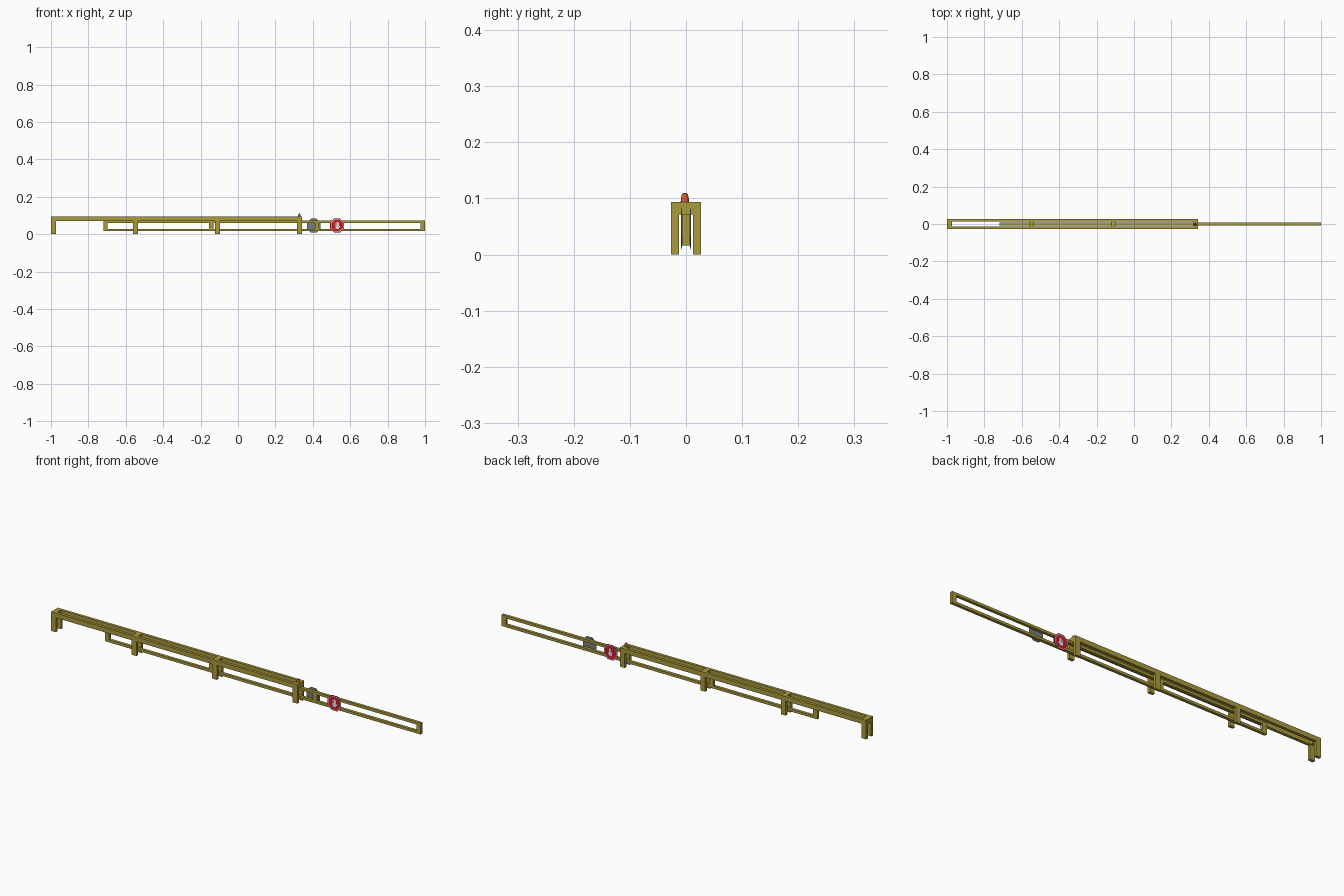
import bpy, bmesh, math
from mathutils import Matrix, Vector

if "Cube" in bpy.data.objects:
    bpy.data.objects.remove(bpy.data.objects["Cube"])


def material(name, r, g, b):
    m = bpy.data.materials.new(name)
    m.diffuse_color = (r, g, b, 1)
    m.use_nodes = True
    m.node_tree.nodes["Principled BSDF"].inputs["Base Color"].default_value = m.diffuse_color
    return m


YELLOW = material("olive yellow paint", 0.40, 0.325, 0.047)
RED = material("sign red", 0.52, 0.012, 0.028)
WHITE = material("sign white", 0.75, 0.75, 0.75)
GREY = material("bare metal grey", 0.19, 0.20, 0.21)
ORANGE = material("lamp orange", 0.60, 0.10, 0.025)


def finish(name, bm, mat):
    bmesh.ops.recalc_face_normals(bm, faces=bm.faces)
    me = bpy.data.meshes.new(name)
    bm.to_mesh(me)
    bm.free()
    me.materials.append(mat)
    ob = bpy.data.objects.new(name, me)
    bpy.context.collection.objects.link(ob)
    return ob


def boxes(name, spans, mat):
    """One object from boxes given as (x0, x1, y0, y1, z0, z1)."""
    bm = bmesh.new()
    for x0, x1, y0, y1, z0, z1 in spans:
        mid = Vector(((x0 + x1) / 2, (y0 + y1) / 2, (z0 + z1) / 2))
        size = Matrix.Diagonal((x1 - x0, y1 - y0, z1 - z0, 1))
        bmesh.ops.create_cube(bm, size=1, matrix=Matrix.Translation(mid) @ size)
    return finish(name, bm, mat)


# Fixed frame: two long beams, four pairs of legs with cross pieces
OUT, INN, TOP, LOW = 0.0265, 0.0125, 0.094, 0.071
W = 0.026
stations = [-1 + i * (1.342 - W) / 3 for i in range(4)]
boxes("frame_beams", [(-1, 0.342, s * INN, s * OUT, LOW, TOP) for s in (-1, 1)], YELLOW)
boxes("frame_legs", [(x, x + W, s * INN, s * OUT, 0, LOW)
                     for x in stations for s in (-1, 1)], YELLOW)
boxes("frame_cross_pieces", [(x, x + W, -INN, INN, LOW, TOP) for x in stations], YELLOW)

# Sliding gate: two rails and four evenly spaced posts
G, Z0, Z1, R = 0.007, 0.0165, 0.0725, 0.0125
P = 0.023
boxes("gate_rails", [(-0.72, 1, -G, G, Z0, Z0 + R), (-0.72, 1, -G, G, Z1 - R, Z1)], YELLOW)
posts = [-0.72 + i * (1.72 - P) / 3 for i in range(4)]
boxes("gate_posts", [(x, x + P, -G, G, Z0 + R, Z1 - R) for x in posts], YELLOW)


# Octagonal warning signs, one on each face of the gate
def octagon(name, x, z, y0, y1, apothem, mat):
    bm = bmesh.new()
    r = apothem / math.cos(math.pi / 8)
    m = (Matrix.Translation((x, (y0 + y1) / 2, z)) @ Matrix.Rotation(math.pi / 2, 4, 'X')
         @ Matrix.Rotation(math.pi / 8, 4, 'Z'))
    bmesh.ops.create_cone(bm, cap_ends=True, segments=8, radius1=r, radius2=r,
                          depth=abs(y1 - y0), matrix=m)
    return finish(name, bm, mat)


def sign(name, x, s):
    z = 0.046
    y = [s * v for v in (0.007, 0.0079, 0.0083, 0.0086, 0.0089, 0.0092)]
    octagon(name + "_back_plate", x, z, y[0], y[1], 0.037, GREY)
    octagon(name + "_rim", x, z, y[1], y[2], 0.037, RED)
    octagon(name + "_white_ring", x, z, y[2], y[3], 0.0335, WHITE)
    octagon(name + "_field", x, z, y[3], y[4], 0.031, RED)
    # raised hand symbol: palm, four fingers and a thumb
    lo, hi = sorted((y[4], y[5]))
    hand = [(x - 0.009, x + 0.009, lo, hi, z - 0.018, z)]
    for i, h in enumerate((0.013, 0.018, 0.020, 0.016)):
        fx = x - 0.009 + i * 0.0048
        hand.append((fx, fx + 0.0036, lo, hi, z, z + h))
    hand.append((x + 0.009, x + 0.0145, lo, hi, z - 0.010, z - 0.003))
    boxes(name + "_hand_symbol", hand, WHITE)


sign("front_sign", 0.53, -1)
sign("rear_sign", 0.405, 1)

# Warning lamp on the last cross piece: tapered body with a rounded cap
bm = bmesh.new()
profile = [(0.0, 0.0935), (0.0075, 0.0935), (0.0072, 0.098), (0.0058, 0.106),
           (0.0042, 0.109), (0.0, 0.110)]
vs = [bm.verts.new((r, 0, z)) for r, z in profile]
edges = [bm.edges.new(p) for p in zip(vs, vs[1:])]
bmesh.ops.spin(bm, geom=vs + edges, cent=(0, 0, 0), axis=(0, 0, 1),
               angle=2 * math.pi, steps=16)
bmesh.ops.remove_doubles(bm, verts=bm.verts, dist=0.0001)
bmesh.ops.translate(bm, verts=bm.verts, vec=(0.328, -0.002, 0))
lamp = finish("warning_lamp", bm, ORANGE)
bpy.context.view_layer.objects.active = lamp
lamp.select_set(True)
bpy.ops.object.shade_smooth_by_angle(angle=math.radians(40))
